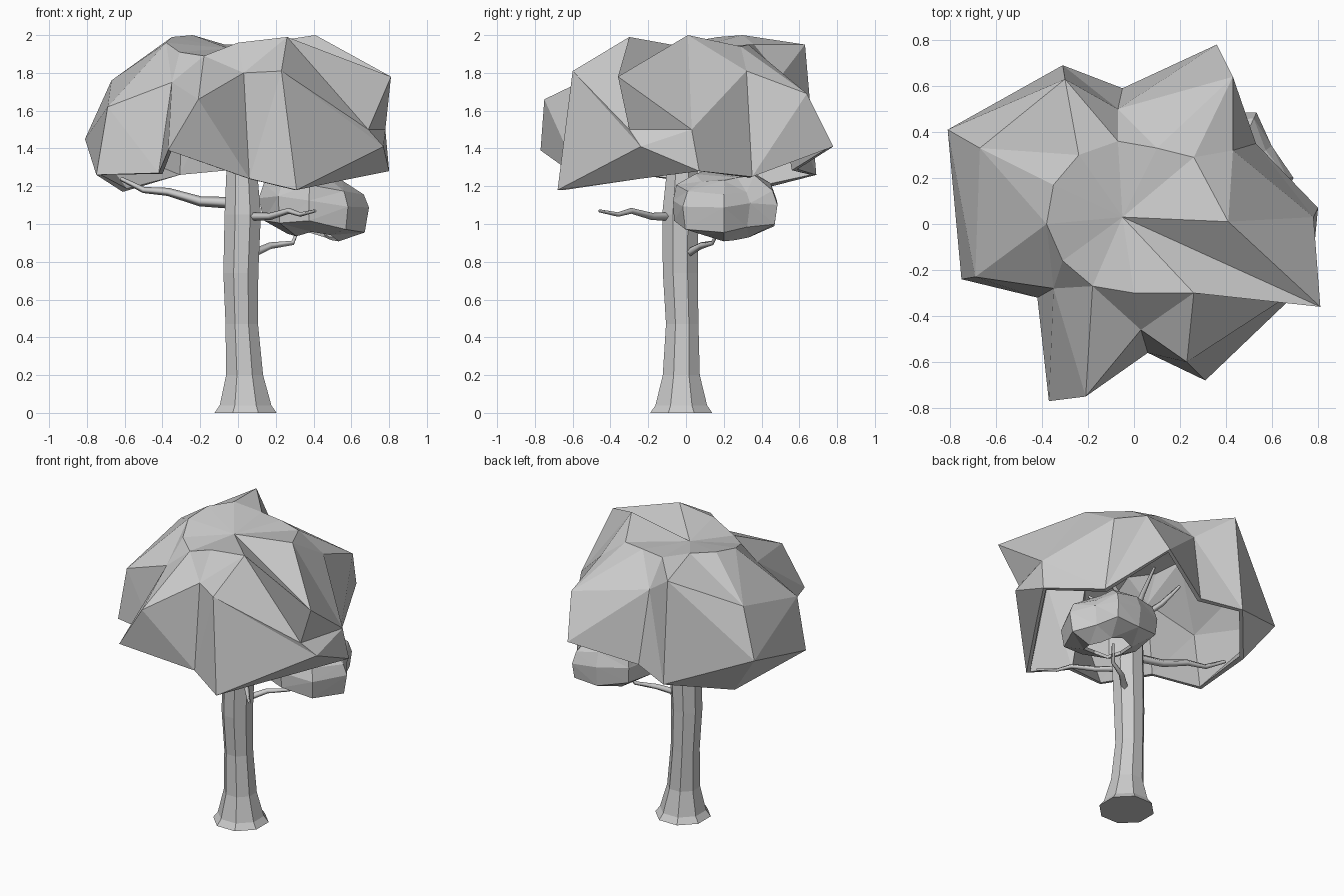
import bpy, bmesh, math, random

cube = bpy.data.objects.get("Cube")
if cube:
    bpy.data.objects.remove(cube, do_unlink=True)

grey = bpy.data.materials.new("plain_grey")
grey.use_nodes = True
grey.diffuse_color = (0.6, 0.6, 0.6, 1)
grey.node_tree.nodes["Principled BSDF"].inputs["Base Color"].default_value = (0.6, 0.6, 0.6, 1)


def add_object(name, data):
    obj = bpy.data.objects.new(name, data)
    bpy.context.scene.collection.objects.link(obj)
    data.materials.append(grey)
    return obj


def mesh_object(name, bm):
    mesh = bpy.data.meshes.new(name)
    bm.to_mesh(mesh)
    bm.free()
    return add_object(name, mesh)


def make_shell(obj, thickness):
    shell = obj.modifiers.new("shell", "SOLIDIFY")
    shell.thickness = thickness
    shell.offset = -1


def bridge(bm, lower, upper):
    """Join two closed rings, listed counterclockwise, with quads."""
    count = len(lower)
    for i in range(count):
        j = (i + 1) % count
        bm.faces.new((lower[i], lower[j], upper[j], upper[i]))


# Trunk: octagonal rings with a flared foot; height, centre x, centre y, radius
trunk_rings = [
    (0, .04, -.025, .178), (.04, .04, -.025, .148), (.2, .035, -.025, .106),
    (.47, .02, -.02, .093), (.74, .015, -.03, .1), (1.05, .025, -.03, .104),
    (1.28, .02, -.02, .088), (1.42, .02, .0, .05),
]
bm = bmesh.new()
rings = []
for z, cx, cy, radius in trunk_rings:
    ring = []
    for side in range(8):
        angle = math.tau * (side + 0.5) / 8
        ring.append(bm.verts.new((cx + radius * math.cos(angle), cy + radius * math.sin(angle), z)))
    rings.append(ring)
for lower, upper in zip(rings, rings[1:]):
    bridge(bm, lower, upper)
bm.faces.new(list(reversed(rings[0])))
bm.faces.new(rings[-1])
mesh_object("trunk", bm)


# Branches: thin tapering four-sided limbs
def branch(name, path, thickness):
    curve = bpy.data.curves.new(name, "CURVE")
    curve.dimensions = "3D"
    curve.bevel_depth = thickness
    curve.bevel_resolution = 0
    curve.use_fill_caps = True
    spline = curve.splines.new("POLY")
    spline.points.add(len(path) - 1)
    for i, (point, position) in enumerate(zip(spline.points, path)):
        point.co = (*position, 1)
        point.radius = 1 - 0.65 * i / (len(path) - 1)
    add_object(name, curve)


branch("right_branch", [(0, 0, 1.11), (-.2, .04, 1.12), (-.37, .08, 1.17), (-.5, .1, 1.18), (-.62, .15, 1.24)], .032)
branch("front_branch", [(.05, -.08, 1.04), (.17, -.18, 1.04), (.27, -.29, 1.07), (.33, -.36, 1.05), (.41, -.46, 1.07)], .023)
branch("left_branch", [(.07, .0, .84), (.17, .08, .885), (.29, .14, .9), (.33, .19, 1.0)], .023)
branch("inner_right_branch", [(.02, 0, 1.35), (-.14, .1, 1.5), (-.24, .16, 1.64)], .027)
branch("inner_left_branch", [(.02, 0, 1.35), (.17, .06, 1.46), (.36, .1, 1.6)], .027)
branch("inner_front_branch", [(.02, 0, 1.35), (.05, -.17, 1.5), (.1, -.32, 1.65)], .025)
branch("inner_back_branch", [(.02, 0, 1.35), (.06, .16, 1.48), (.1, .32, 1.58)], .025)

# Crown: spokes from the rim up to the shoulder and the top, ridge and valley in turn
front_ridge = [(.31, -.68, 1.18), (.23, -.6, 1.81), (.26, -.3, 1.99)]
left_valley = [(.6, -.24, 1.24), (.77, -.24, 1.41), (.69, -.3, 1.5), (.81, -.36, 1.78)]
# Fold between the two: shares their points, so that the crease runs up from the ridge's foot
fold = [front_ridge[0], left_valley[1], left_valley[2], front_ridge[2]]
spokes = [
    [(.8, .07, 1.28), (.78, .03, 1.5), (.41, .01, 2)],
    [(.53, .35, 1.25), (.43, .32, 1.81), (.26, .29, 1.94)],
    [(.36, .78, 1.41), (.43, .64, 1.69), (.1, .33, 1.95)],
    [(-.05, .59, 1.29), (-.07, .5, 1.78), (-.07, .36, 1.95)],
    [(-.31, .69, 1.26), (-.3, .63, 1.95), (-.24, .3, 2)],
    [(-.61, .34, 1.17), (-.81, .41, 1.45), (-.67, .33, 1.76), (-.35, .17, 1.99)],
    [(-.75, -.24, 1.26), (-.69, -.23, 1.62), (-.38, 0, 1.96)],
    [(-.42, -.32, 1.27), (-.35, -.28, 1.75), (-.31, -.16, 1.91)],
    [(-.37, -.77, 1.39), (-.21, -.75, 1.66), (-.18, -.27, 1.89)],
    [(.06, -.56, 1.24), (.03, -.46, 1.8), (0, -.3, 1.96)],
    front_ridge, fold, left_valley,
]
bm = bmesh.new()
columns = []
for spoke in spokes:
    if len(spoke) == 3:
        spoke = [spoke[0], spoke[1], spoke[1], spoke[2]]
    columns.append([bm.verts.new(position) for position in spoke])
levels = list(zip(*columns))
for lower, upper in zip(levels, levels[1:]):
    bridge(bm, lower, upper)
hub = bm.verts.new((-.05, .03, 1.93))
for i, vert in enumerate(levels[-1]):
    bm.faces.new((vert, levels[-1][(i + 1) % len(spokes)], hub))
bmesh.ops.remove_doubles(bm, verts=bm.verts, dist=0.001)
bmesh.ops.triangulate(bm, faces=bm.faces)
make_shell(mesh_object("crown", bm), 0.03)

# Low leaf clump: a lumpy faceted shell, open underneath and sagging outwards
random.seed(4)
lobes = [(0, .29), (35, .24), (65, .32), (100, .29), (140, .34), (185, .29), (225, .28), (265, .28), (310, .29)]
bm = bmesh.new()
rings = []
for z, spread in [(.94, .48), (1.0, .93), (1.12, 1), (1.2, .9), (1.25, .55)]:
    ring = []
    for degrees, reach in lobes:
        angle = math.radians(degrees)
        reach *= spread * random.uniform(0.94, 1.02)
        x, y = reach * math.cos(angle), reach * math.sin(angle)
        ring.append(bm.verts.new((.4 + x, .2 + y, z - .12 * x + random.uniform(-.02, .02))))
    rings.append(ring)
for lower, upper in zip(rings, rings[1:]):
    bridge(bm, lower, upper)
bm.faces.new(rings[-1])
bmesh.ops.triangulate(bm, faces=bm.faces)
make_shell(mesh_object("leaf_clump", bm), 0.02)
